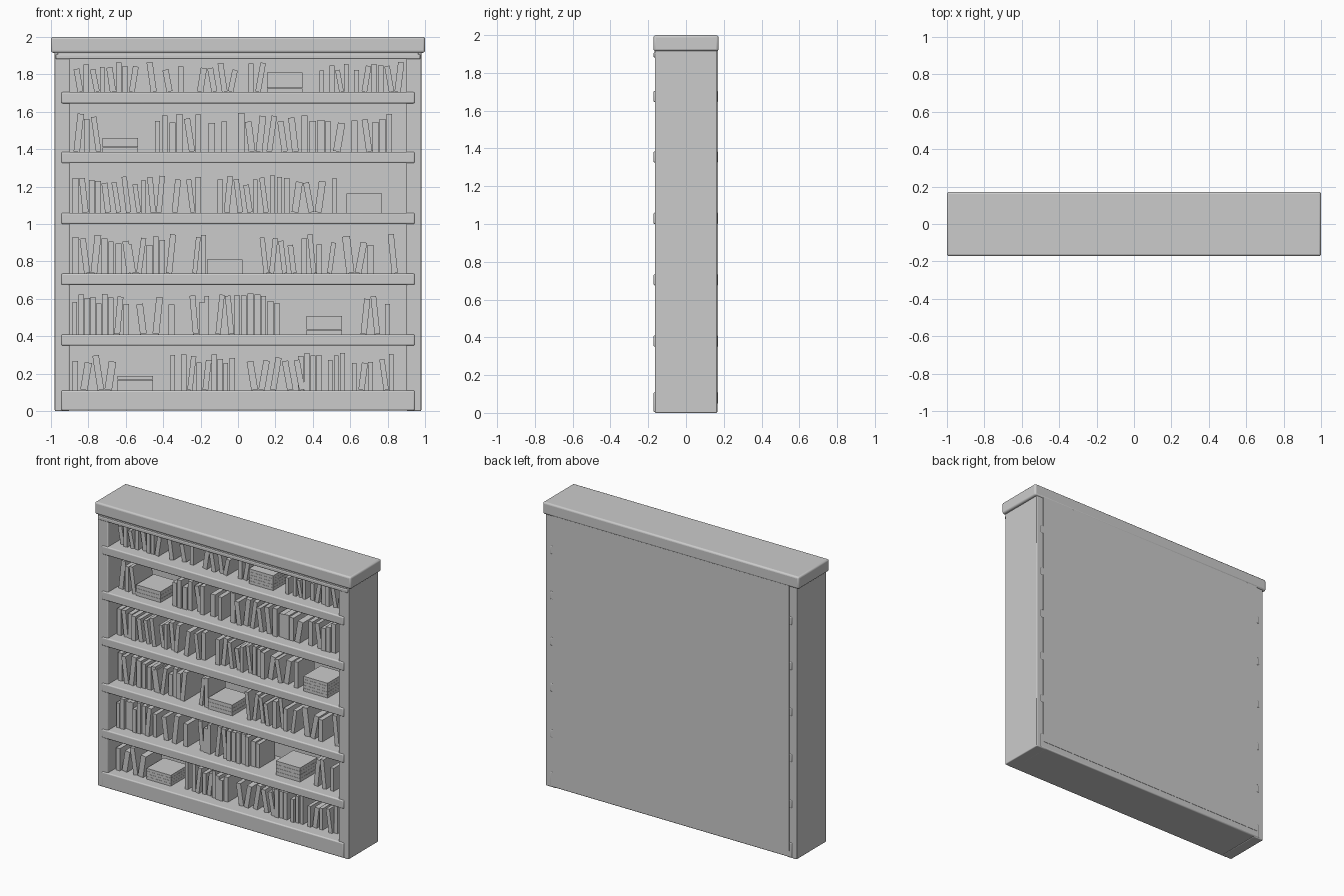
import bpy, bmesh, math, random
from mathutils import Matrix, Vector

cube = bpy.data.objects.get("Cube")
if cube:
    bpy.data.objects.remove(cube, do_unlink=True)

random.seed(4)
COLOUR = (0.6, 0.6, 0.6, 1)
grey = bpy.data.materials.new("plain grey")
grey.use_nodes = True
grey.diffuse_color = COLOUR
grey.node_tree.nodes["Principled BSDF"].inputs["Base Color"].default_value = COLOUR


def add_box(bm, low, high, turn=None):
    """Add a box between two corners, optionally turned about its centre."""
    low, high = Vector(low), Vector(high)
    matrix = Matrix.Translation((low + high) / 2)
    if turn:
        matrix = matrix @ Matrix.Rotation(turn, 4, 'Y')
    bmesh.ops.create_cube(bm, size=1, matrix=matrix @ Matrix.Diagonal((*(high - low), 1)))


def finish(bm, name, bevel=0):
    mesh = bpy.data.meshes.new(name)
    bm.to_mesh(mesh)
    bm.free()
    obj = bpy.data.objects.new(name, mesh)
    bpy.context.collection.objects.link(obj)
    mesh.materials.append(grey)
    if bevel:
        mod = obj.modifiers.new("rounded edges", 'BEVEL')
        mod.width, mod.segments = bevel, 3
        bpy.ops.object.select_all(action='DESELECT')
        obj.select_set(True)
        bpy.context.view_layer.objects.active = obj
        bpy.ops.object.shade_smooth_by_angle(angle=math.radians(40))
    return obj


def board(name, low, high, bevel=0.008):
    bm = bmesh.new()
    add_box(bm, low, high)
    return finish(bm, name, bevel)


# Case
board("top_board", (-1, -.172, 1.915), (1, .172, 2), .012)
board("right_side", (-.98, -.165, 0), (-.9, .165, 1.92), .006)
board("left_side", (.9, -.165, 0), (.98, .165, 1.92), .006)
board("back_panel", (-.925, .135, .05), (.925, .17, 1.92), 0)
board("upper_moulding", (-.965, -.168, 1.9), (.965, -.12, 1.918), .003)
board("lower_moulding", (-.975, -.172, 1.882), (.975, -.12, 1.908), .006)
board("base_board", (-.945, -.172, .003), (.945, .168, .11))

# Each shelf: surface height, tallest book, stack (left, height, count),
# and runs of books (left, right, pattern).
# I stands upright, R leans right, L leans left, a dot is a gap.
SHELVES = [
    (.11, .2, (-.645, .077, 4), [(-.885, -.65, "IRLR"), (-.36, -.015, "I.IRIRIIII"),
                                (.045, .36, "LRRLL"), (.32, .58, "IIII.III"),
                                (.61, .84, "IRI.LI")]),
    (.41, .22, (.365, .1, 4), [(-.885, -.58, "IIIIIIIRI"), (-.545, -.335, "L.R.I"),
                              (-.26, -.02, "LII.RL"), (-.02, .23, "IIIIIII"),
                              (.655, .82, "RL.I")]),
    (.735, .21, (-.165, .077, 3), [(-.885, -.56, "ILRIIIL"), (-.6, -.33, "LRIIIR"),
                                  (-.245, -.17, "RI"), (.115, .525, "LRLL.ILI.R"),
                                  (.555, .735, "LRI"), (.8, .855, "L")]),
    (1.06, .2, (.58, .105, 5), [(-.885, -.57, "ILIILLL"), (-.565, -.39, "LILR"),
                               (-.355, -.195, "R.LI"), (-.11, .165, "IRLLIL"),
                               (.17, .54, "IIIRLR.I")]),
    (1.385, .21, (-.725, .077, 3), [(-.88, -.73, "RIL"), (-.445, -.05, "IIIILI.I.I"),
                                   (0, .325, "ILRRLL"), (.34, .65, "IIIIR.I"),
                                   (.66, .83, "LIII")]),
    (1.705, .16, (.155, .105, 5), [(-.88, -.53, "LILILIIR"), (-.49, -.285, "L.L.I"),
                                  (-.22, 0, "RLLR"), (.055, .15, "IR"),
                                  (.435, .65, "I.IL I".replace(" ", "") + ".I"),
                                  (.66, .89, "RIILR")]),
]


def add_run(bm, z, tallest, left, right, pattern):
    """Fill a stretch of shelf with upright and leaning books."""
    share = {"I": 1, "R": 1.6, "L": 1.6, ".": .8}
    unit = (right - left) / sum(share[c] for c in pattern)
    x = left
    for c in pattern:
        room = unit * share[c]
        height = tallest * random.uniform(.72, 1)
        front, back = random.uniform(-.1, -.075), random.uniform(.09, .12)
        if c == "I":
            width = room * random.uniform(.72, .95)
            add_box(bm, (x, front, z), (x + width, back, z + height))
        elif c != ".":
            width = room * random.uniform(.5, .62)
            lean = math.asin((room * .97 - width) / height)
            centre = x + room / 2
            middle = z + (height * math.cos(lean) + width * math.sin(lean)) / 2
            add_box(bm, (centre - width / 2, front, middle - height / 2),
                    (centre + width / 2, back, middle + height / 2),
                    lean if c == "R" else -lean)
        x += room


for number, (z, tallest, (left, height, count), runs) in enumerate(SHELVES):
    if number:
        board(f"shelf_{number}", (-.945, -.172, z - .06), (.945, .168, z))
    bm = bmesh.new()
    for run in runs:
        add_run(bm, z, tallest, *run)
    finish(bm, f"standing_books_{number}")

    # Flat pile of books, with thin seams between the covers
    bm = bmesh.new()
    step = height / count
    for i in range(count):
        add_box(bm, (left, -.1, z + i * step), (left + .19, .095, z + (i + .96) * step))
    finish(bm, f"book_stack_{number}")
